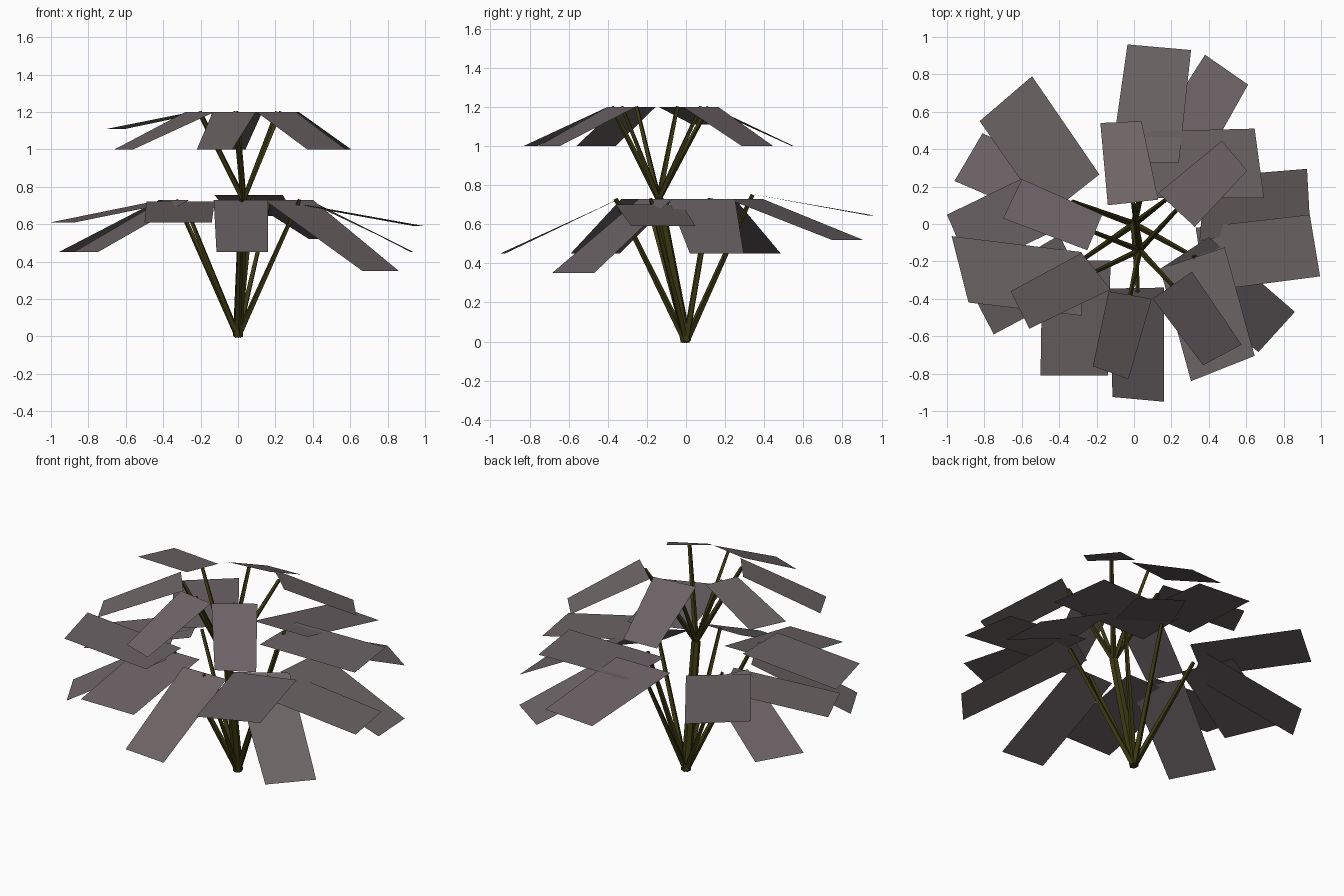
import bpy
from mathutils import Vector


def material(name, color):
    m = bpy.data.materials.new(name)
    m.diffuse_color = color
    return m


LEAF = material("leaf_grey_brown", (0.15, 0.125, 0.13, 1))
STEM = material("stem_olive", (0.045, 0.04, 0.006, 1))


def leaf(name, outer_z, inner_z, tip_a, tip_b, root_b, root_a):
    """Flat rectangular leaf: two tip corners, two root corners."""
    pts = [Vector((*tip_a, outer_z)), Vector((*tip_b, outer_z)),
           Vector((*root_b, inner_z)), Vector((*root_a, inner_z))]
    if (pts[1] - pts[0]).cross(pts[2] - pts[0]).z < 0:
        pts.reverse()
    me = bpy.data.meshes.new(name)
    me.from_pydata(pts, [], [(0, 1, 2, 3)])
    me.materials.append(LEAF)
    ob = bpy.data.objects.new(name, me)
    bpy.context.collection.objects.link(ob)


def stem(name, a, b, r1, r2, sides=4):
    """Straight tapered stem between two points."""
    a, b = Vector(a), Vector(b)
    bpy.ops.mesh.primitive_cone_add(vertices=sides, radius1=r1, radius2=r2,
                                    depth=(b - a).length, location=(a + b) / 2)
    ob = bpy.context.object
    ob.name = name
    ob.rotation_euler = (b - a).to_track_quat('Z', 'Y').to_euler()
    ob.data.materials.append(STEM)


# upper ring of leaves
UPPER = [
    (1.0, 1.2, (-.18, .54), (.04, .55), (.13, .13), (-.14, .10)),
    (1.11, 1.2, (-.70, .03), (-.60, .24), (-.17, .05), (-.25, -.14)),
    (1.0, 1.2, (-.56, -.56), (-.66, -.36), (-.28, -.155), (-.125, -.35)),
    (1.0, 1.2, (-.03, -.83), (-.22, -.76), (-.135, -.36), (.095, -.40)),
    (1.0, 1.2, (.575, -.645), (.37, -.755), (.10, -.40), (.31, -.255)),
    (1.0, 1.2, (.47, .445), (.605, .285), (.325, -.015), (.13, .165)),
]

# lower ring of leaves: drooping, shallow and level ones
LOWER = [
    (.45, .73, (-.115, -.925), (.16, -.95), (.16, -.34), (-.13, -.345)),
    (.61, .72, (-.50, -.81), (-.14, -.81), (-.125, -.195), (-.49, -.195)),
    (.73, .73, (.645, -.705), (.305, -.84), (.14, -.24), (.485, -.125)),
    (.59, .70, (.94, .05), (.995, -.28), (.38, -.36), (.33, -.02)),
    (.45, .73, (.925, .295), (.94, .02), (.35, -.09), (.38, .25)),
    (.35, .73, (.86, -.47), (.665, -.685), (.14, -.24), (.40, -.07)),
    (.645, .755, (-.035, .96), (.305, .93), (.24, .33), (-.125, .33)),
    (.52, .73, (.38, .905), (.61, .745), (.31, .21), (.05, .39)),
    (.73, .73, (.645, .51), (.695, .14), (.05, .14), (.05, .495)),
    (.73, .73, (-.545, .79), (-.825, .55), (-.47, .04), (-.185, .265)),
    (.45, .73, (-.81, .485), (-.96, .23), (-.42, 0), (-.30, .25)),
    (.45, .73, (-.75, -.59), (-.88, -.34), (-.40, -.06), (-.26, -.33)),
    (.61, .72, (-1.0, .05), (-.87, -.25), (-.33, .01), (-.46, .31)),
    (.73, .73, (-.975, -.065), (-.885, -.42), (-.28, -.49), (-.28, -.15)),
]

for ring, rows in (("upper", UPPER), ("lower", LOWER)):
    for i, row in enumerate(rows):
        leaf(f"{ring}_leaf_{i + 1}", *row)

# trunk leaning to the fork
FORK = (.03, -.14, .73)
stem("trunk", (0, 0, 0), FORK, .028, .026, 6)

# upper stems from the fork to the leaf roots
for i, row in enumerate(UPPER):
    rb, ra = row[4], row[5]
    stem(f"upper_stem_{i + 1}", FORK,
         ((ra[0] + rb[0]) / 2, (ra[1] + rb[1]) / 2, 1.2), .016, .011)

# lower stems from the ground to the leaf roots
for i, tip in enumerate([(.33, -.18, .73), (-.33, .12, .73), (.02, -.36, .73),
                         (.08, .34, .75), (-.29, -.20, .72), (.17, .13, .73)]):
    stem(f"lower_stem_{i + 1}", (0, 0, 0), tip, .018, .011)
